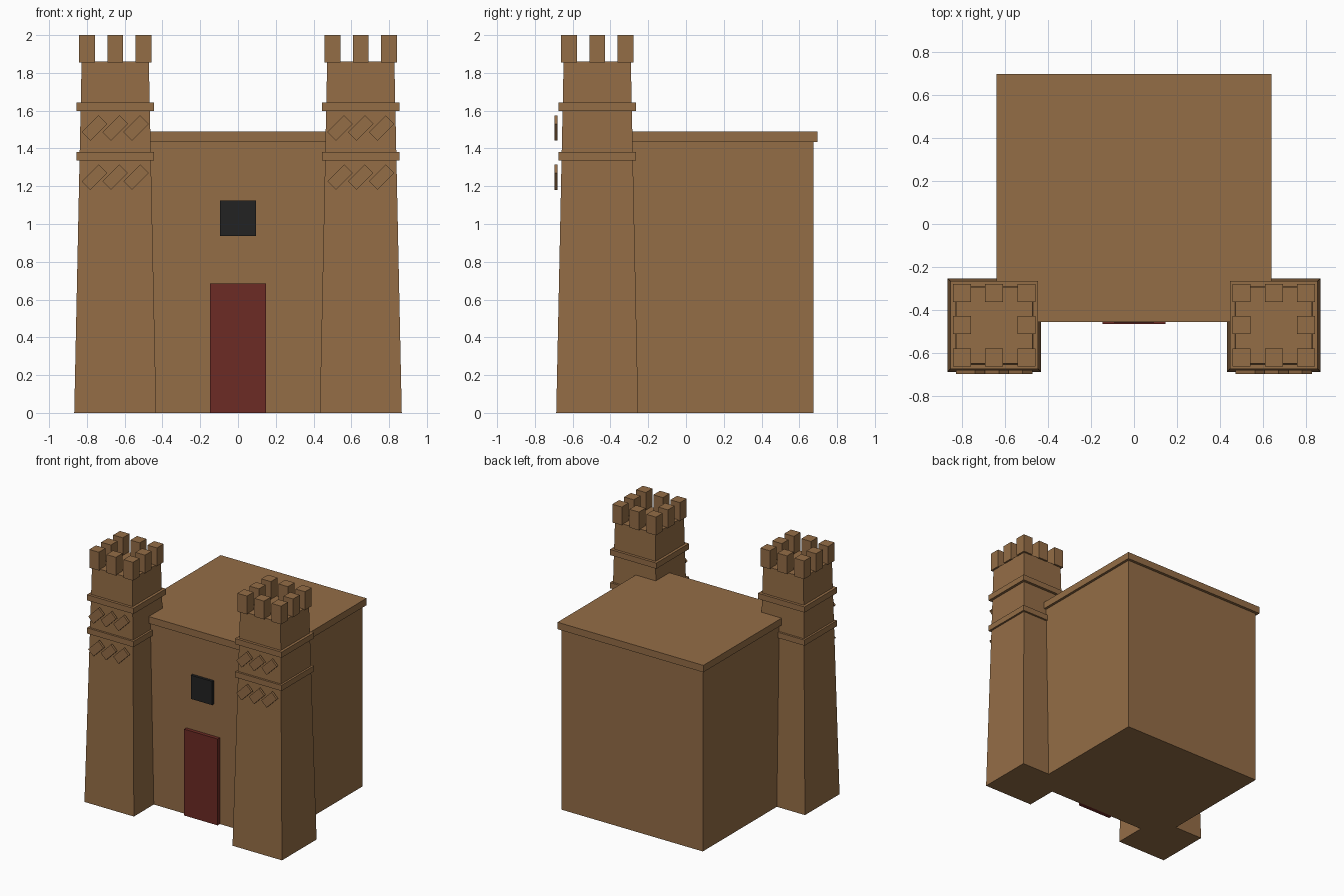
import bpy, bmesh, math
from mathutils import Matrix

cube = bpy.data.objects.get("Cube")
if cube:
    bpy.data.objects.remove(cube, do_unlink=True)


def material(name, rgb):
    m = bpy.data.materials.new(name)
    m.use_nodes = True
    m.diffuse_color = (*rgb, 1)
    m.node_tree.nodes["Principled BSDF"].inputs["Base Color"].default_value = (*rgb, 1)
    return m


MUD = material("mud brick brown", (0.296, 0.153, 0.061))
RED = material("door red", (0.152, 0.024, 0.018))
BLACK = material("window black", (0.016, 0.016, 0.016))


def box(name, lo, hi, mat, taper=1.0, turn=0.0):
    """Box between two corners; taper scales its top, turn rolls it about y."""
    bm = bmesh.new()
    bmesh.ops.create_cube(bm, size=1)
    for v in bm.verts:
        if v.co.z > 0:
            v.co.x *= taper
            v.co.y *= taper
    size = [b - a for a, b in zip(lo, hi)]
    bmesh.ops.scale(bm, vec=size, verts=bm.verts)
    bmesh.ops.rotate(bm, matrix=Matrix.Rotation(turn, 3, 'Y'), verts=bm.verts)
    mesh = bpy.data.meshes.new(name)
    bm.to_mesh(mesh)
    bm.free()
    mesh.materials.append(mat)
    ob = bpy.data.objects.new(name, mesh)
    ob.location = [(a + b) / 2 for a, b in zip(lo, hi)]
    bpy.context.collection.objects.link(ob)
    return ob


def block(name, x, y, half, z0, z1, **kw):
    """Square upright block around a centre."""
    return box(name, (x - half, y - half, z0), (x + half, y + half, z1), MUD, **kw)


# Main hall, flat roof, door and window
box("main_hall", (-0.62, -0.437, 0), (0.62, 0.675, 1.437), MUD)
box("roof_slab", (-0.64, -0.455, 1.435), (0.64, 0.697, 1.49), MUD)
box("door", (-0.147, -0.465, 0), (0.147, -0.43, 0.685), RED)
box("window", (-0.094, -0.458, 0.937), (0.094, -0.43, 1.125), BLACK)

# Two gate towers
TY = -0.47
for side, tx in (("left", 0.65), ("right", -0.65)):
    block(f"{side}_tower", tx, TY, 0.217, 0, 1.86, taper=0.82)

    # Ledges, each with a row of slanted bricks beside it
    for level, z, brick_z in (("lower", 1.335, 1.248), ("upper", 1.598, 1.508)):
        block(f"{side}_{level}_ledge", tx, TY, 0.204, z, z + 0.045)
        for i in (-1, 0, 1):
            x = tx + i * 0.11
            box(f"{side}_{level}_brick_{i + 2}",
                (x - 0.063, -0.697, brick_z - 0.032),
                (x + 0.063, -0.679, brick_z + 0.032), MUD, turn=-math.pi / 4)

    # Battlements around the rim
    for i in (-1, 0, 1):
        for j in (-1, 0, 1):
            if i or j:
                block(f"{side}_merlon_{i + 2}_{j + 2}", tx + i * 0.15,
                      TY + j * 0.15, 0.042, 1.855, 2.0)
